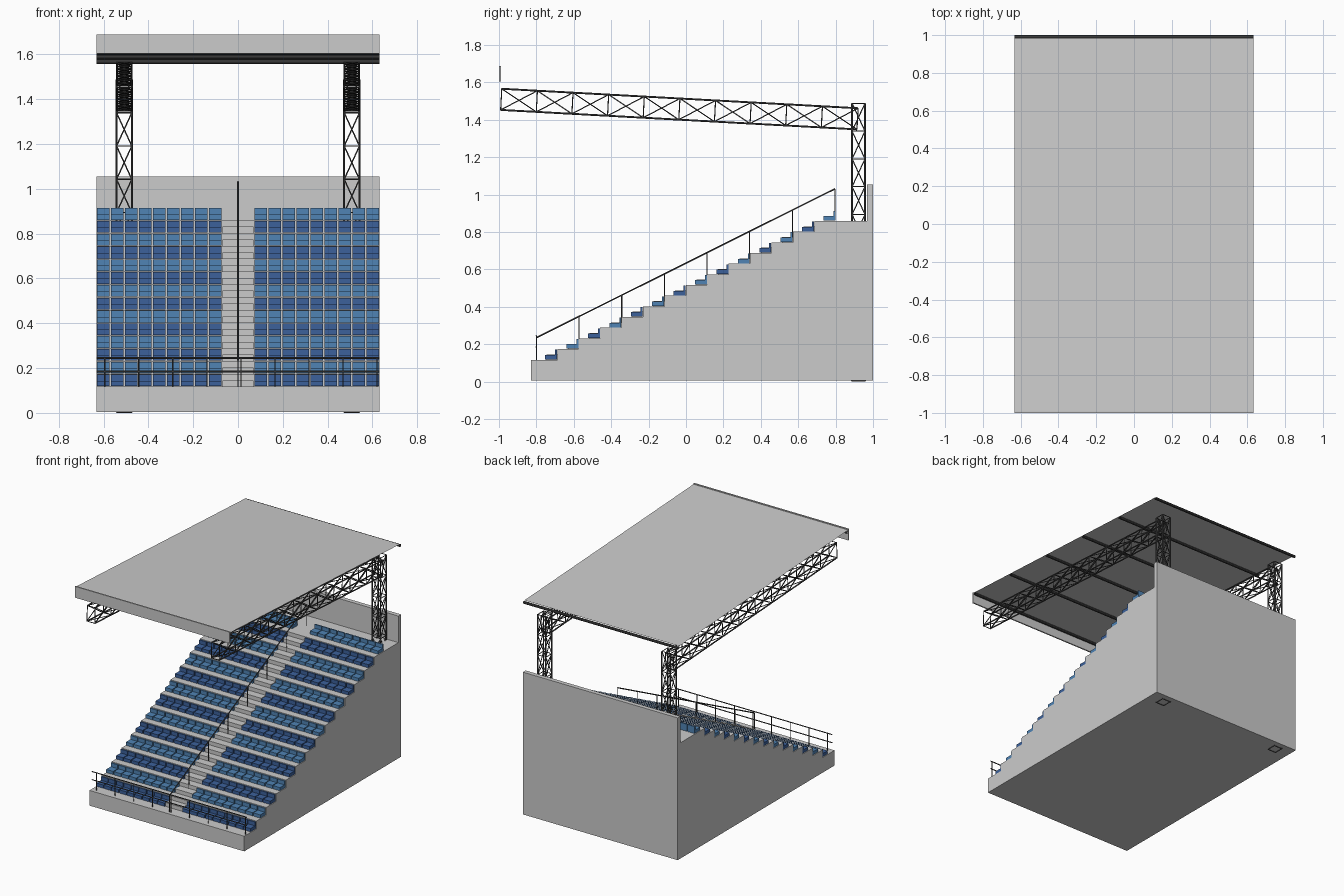
import bpy, bmesh
from mathutils import Vector, Matrix

if "Cube" in bpy.data.objects:
    bpy.data.objects.remove(bpy.data.objects["Cube"])

HALF_W = 0.632
ROWS, RUN, RISE = 14, 0.1145, 0.0571
Y0, Z0 = -0.688, 0.117          # first riser and lowest tread


def material(name, rgb):
    m = bpy.data.materials.new(name)
    m.diffuse_color = (*rgb, 1)
    m.use_nodes = True
    m.node_tree.nodes["Principled BSDF"].inputs["Base Color"].default_value = m.diffuse_color
    return m


steel = material("dark_steel", (0.06, 0.06, 0.06))
dark_blue = material("dark_blue", (0.045, 0.12, 0.33))
light_blue = material("light_blue", (0.08, 0.23, 0.46))
pale = material("roof_grey", (0.55, 0.56, 0.57))


def finish(bm, name, mat=None):
    bmesh.ops.recalc_face_normals(bm, faces=bm.faces)
    me = bpy.data.meshes.new(name)
    bm.to_mesh(me)
    bm.free()
    ob = bpy.data.objects.new(name, me)
    bpy.context.collection.objects.link(ob)
    if mat:
        me.materials.append(mat)
    return ob


def box(bm, x0, x1, y0, y1, z0, z1):
    m = Matrix.Translation(((x0 + x1) / 2, (y0 + y1) / 2, (z0 + z1) / 2)) \
        @ Matrix.Diagonal((x1 - x0, y1 - y0, z1 - z0, 1))
    bmesh.ops.create_cube(bm, size=1, matrix=m)


def tube(bm, a, b, r, caps=True, sides=6):
    a, b = Vector(a), Vector(b)
    d = b - a
    m = Matrix.Translation((a + b) / 2) @ d.to_track_quat('Z', 'Y').to_matrix().to_4x4()
    bmesh.ops.create_cone(bm, cap_ends=caps, segments=sides, radius1=r, radius2=r,
                          depth=d.length, matrix=m)


def truss(name, sections, chord, brace):
    """Box truss through a list of 4-corner sections, X-braced on every face."""
    bm = bmesh.new()
    for i in range(4):
        tube(bm, sections[0][i], sections[-1][i], chord)
    for k, s in enumerate(sections):
        for i in range(4):
            j = (i + 1) % 4
            tube(bm, s[i], s[j], brace)
            if k:
                p = sections[k - 1]
                tube(bm, p[i], s[j], brace)
                tube(bm, p[j], s[i], brace)
    return finish(bm, name, steel)


# Stepped concrete stand with rear wall
prof = [(-0.83, 0.005), (-0.83, Z0)]
for i in range(ROWS - 1):
    y = Y0 + RUN * i
    prof += [(y, Z0 + RISE * i), (y, Z0 + RISE * (i + 1))]
top = Z0 + RISE * (ROWS - 1)
prof += [(0.968, top), (0.968, 1.055), (1.0, 1.055), (1.0, 0.005)]
bm = bmesh.new()
face = bm.faces.new([bm.verts.new((-HALF_W, y, z)) for y, z in prof])
ext = bmesh.ops.extrude_face_region(bm, geom=[face])
bmesh.ops.translate(bm, vec=(2 * HALF_W, 0, 0),
                    verts=[v for v in ext["geom"] if isinstance(v, bmesh.types.BMVert)])
finish(bm, "terrace")

# Half steps in the centre aisle
bm = bmesh.new()
for k in range(ROWS - 1):
    y, z = Y0 + RUN * k, Z0 + RISE * k
    box(bm, -0.07, 0.07, y - RUN / 2, y, z, z + RISE / 2)
finish(bm, "aisle_steps")

# Seats, alternating colour by row
pitch = (HALF_W - 0.07) / 9
for k in range(ROWS):
    y, z = Y0 + RUN * k, Z0 + RISE * k
    bm = bmesh.new()
    for i in range(9):
        for s in (-1, 1):
            c = s * (0.07 + pitch * (i + 0.5))
            w = pitch / 2 - 0.003
            box(bm, c - w, c + w, y - 0.065, y - 0.012, z + 0.002, z + 0.026)
            box(bm, c - w, c + w, y - 0.012, y - 0.002, z + 0.002, z + 0.054)
    finish(bm, f"seat_row_{k + 1}", light_blue if k % 2 else dark_blue)

# Sloping aisle handrail
bm = bmesh.new()
ya, za = -0.8, 0.235
slope = RISE / RUN
tube(bm, (0, ya, za), (0, 0.797, za + 1.597 * slope), 0.004)
for i in range(8):
    y = ya + 2 * RUN * i * 0.996
    ztop = za + (y - ya) * slope
    tube(bm, (0, y, ztop - 0.12 - (0.03 if i else 0)), (0, y, ztop), 0.003)
finish(bm, "aisle_handrail", steel)

# Front guard rail
bm = bmesh.new()
for z in (0.245, 0.185):
    tube(bm, (-HALF_W, -0.8, z), (HALF_W, -0.8, z), 0.004)
for i in range(9):
    x = -0.595 + 0.152 * i
    tube(bm, (x, -0.8, Z0), (x, -0.8, 0.245), 0.003)
finish(bm, "front_guard_rail", steel)

# Lattice columns and cantilever roof trusses
for side, s in (("left", -1), ("right", 1)):
    c = s * 0.508
    w = 0.034
    cols = []
    for k in range(11):
        z = 0.003 + 0.1485 * k
        cols.append([(c - w, 0.888, z), (c + w, 0.888, z), (c + w, 0.957, z), (c - w, 0.957, z)])
    truss(f"{side}_column", cols, 0.005, 0.003)
    w = 0.032
    beam = []
    for k in range(11):
        y = -0.985 + 0.1905 * k
        zt = 1.566 - 0.0104 * k
        zb, yb = zt - 0.113, y - 0.006
        beam.append([(c - w, yb, zb), (c + w, yb, zb), (c + w, y, zt), (c - w, y, zt)])
    truss(f"{side}_roof_truss", beam, 0.005, 0.003)


# Roof sheet, purlins and front fascia
def roof_z(y):
    return 1.682 - 0.0525 * (y + 0.99)


bm = bmesh.new()
corners = [(-1, -0.992), (1, -0.992), (1, 0.982), (-1, 0.982)]
bm.faces.new([bm.verts.new((sx * HALF_W, y, roof_z(y))) for sx, y in corners])
finish(bm, "roof_sheet", pale)

bm = bmesh.new()
for i in range(6):
    y = -0.975 + 0.393 * i
    tube(bm, (-HALF_W, y, roof_z(y) - 0.011), (HALF_W, y, roof_z(y) - 0.011), 0.01,
         caps=False, sides=8)
finish(bm, "roof_purlins", steel)

bm = bmesh.new()
box(bm, -HALF_W, HALF_W, -1.0, -0.99, 1.605, 1.688)
finish(bm, "roof_fascia", pale)
